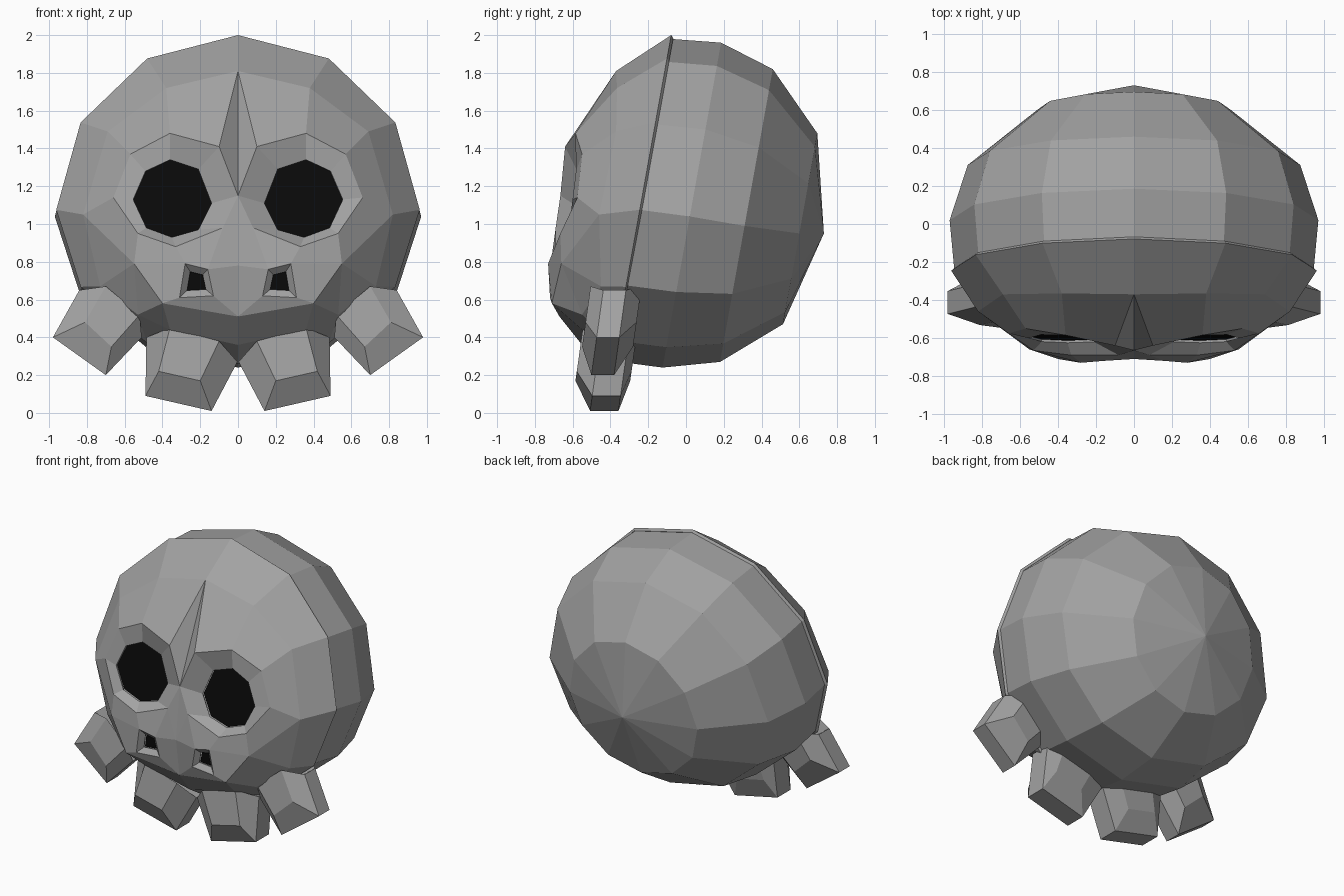
import bpy, bmesh, math
from mathutils import Vector

if "Cube" in bpy.data.objects:
    bpy.data.objects.remove(bpy.data.objects["Cube"])


def material(name, c):
    m = bpy.data.materials.new(name)
    m.diffuse_color = (c, c, c, 1)
    m.use_nodes = True
    m.node_tree.nodes["Principled BSDF"].inputs["Base Color"].default_value = m.diffuse_color
    return m


BONE = material("bone grey", 0.36)
BLACK = material("socket black", 0.003)


def make(name, verts, faces, mat, mirror=True, face_front=False):
    bm = bmesh.new()
    vs = [bm.verts.new(v) for v in verts]
    for f in faces:
        bm.faces.new([vs[i] for i in f])
    bmesh.ops.recalc_face_normals(bm, faces=bm.faces)
    if face_front and sum(f.normal.y * f.calc_area() for f in bm.faces) > 0:
        bmesh.ops.reverse_faces(bm, faces=bm.faces)
    me = bpy.data.meshes.new(name)
    bm.to_mesh(me)
    bm.free()
    me.materials.append(mat)
    ob = bpy.data.objects.new(name, me)
    bpy.context.collection.objects.link(ob)
    if mirror:
        mod = ob.modifiers.new("mirror", 'MIRROR')
        mod.merge_threshold = 0.0005
    return ob


def ring(y, z, rx, up, down, count=12):
    """Tilted 12-sided ring, flatter underneath; starts at the top."""
    pts = []
    for i in range(count):
        a = math.radians(30 * i)
        dz = math.cos(a) * (up if math.cos(a) > 0 else down)
        pts.append((rx * math.sin(a), y + 0.18 * dz, z + dz))
    return pts


# Cranium: rings closing to a pole at the back
rings = [(-.245, 1.075, .945, .905, .80), (.02, 1.04, .97, .92, .80),
         (.31, .99, .875, .83, .72), (.6, .95, .51, .53, .48)]
verts = [p for r in rings for p in ring(*r)] + [(0, .73, .95)]
faces = []
for i in range(12):
    j = (i + 1) % 12
    for k in range(0, 36, 12):
        faces.append((k + i, k + j, k + 12 + j, k + 12 + i))
    faces.append((36 + i, 36 + j, 48))
faces.append(tuple(range(12)))
make("cranium", verts, faces, BONE, mirror=False)

# Face mask: right half by landmark, mirrored
P = {"R%d" % i: p for i, p in enumerate(ring(-.245, 1.075, .962, .925, .815, 7))}
P["R0"], P["R6"] = (0,) + P["R0"][1:], (0,) + P["R6"][1:]
P.update({
    # forehead and temple
    "A0": (0, -.37, 1.81), "A1": (.38, -.365, 1.72), "A2": (.69, -.37, 1.49),
    "A3": (.82, -.46, 1.05), "A4": (.73, -.45, .67),
    # brow and socket rim
    "E0": (0, -.665, 1.15), "E1": (.10, -.64, 1.41), "E2": (.36, -.585, 1.48),
    "E3": (.57, -.55, 1.37), "E4": (.66, -.575, 1.14), "E5": (.53, -.665, .95),
    "E6": (.33, -.69, .88), "E7": (.08, -.69, .98),
    # nose and cheek
    "B": (0, -.71, .78), "C": (.55, -.66, .79),
    "N0": (.16, -.72, .76), "N1": (.28, -.73, .79),
    "N2": (.31, -.72, .61), "N3": (.13, -.71, .62),
    # upper lip and jaw
    "M0": (0, -.67, .51), "M1": (.40, -.71, .58), "K": (.53, -.55, .52),
    "T0": (0, -.55, .36), "T1": (.36, -.55, .44)})

polys = """R0 R1 A1 A0|R1 R2 A2 A1|R2 R3 A3 A2|R3 R4 A4 A3|A0 A1 E2 E1|A0 E1 E0
A1 A2 E3 E2|A2 A3 E4 E3|A3 C E5 E4|A3 A4 C|E5 C N1 E6|E6 N1 N0 E7|E7 N0 B|E0 E7 B
B N0 N3 M0|N3 N2 M1 M0|N1 C M1 N2|C A4 K|C K M1|M0 M1 T1 T0|M1 K T1
T0 T1 R5 R6|T1 K R5|K A4 R4 R5""".replace("\n", "|").split("|")
polys = [p.split() for p in polys]

# Eye opening (octagon) and nostril opening
hole = [(.14, 1.11), (.21, 1.29), (.36, 1.34), (.49, 1.28),
        (.555, 1.13), (.485, .98), (.35, .93), (.21, .97)]
for i, (x, z) in enumerate(hole):
    P["H%d" % i] = (x, -.575 - .05 * (1.34 - z) / .41, z)
nose_mid = sum((Vector(P["N%d" % i]) for i in range(4)), Vector()) / 4
for i in range(4):
    v = nose_mid.lerp(Vector(P["N%d" % i]), .55)
    P["S%d" % i] = (v.x, v.y + .03, v.z)
for outer, inner, n in (("E", "H", 8), ("N", "S", 4)):
    for i in range(n):
        j = (i + 1) % n
        polys.append([f"{outer}{i}", f"{outer}{j}", f"{inner}{j}", f"{inner}{i}"])

names = list(P)
mask = make("face_mask", list(P.values()),
            [[names.index(n) for n in p] for p in polys], BONE, face_front=True)
shell = mask.modifiers.new("thickness", 'SOLIDIFY')
shell.thickness = 0.02
shell.offset = -1

# Dark fills behind the openings
for name, key, n in (("eye_socket", "H", 8), ("nostril", "S", 4)):
    pts = [Vector(P[f"{key}{i}"]) + Vector((0, .012, 0)) for i in range(n)]
    make(name, pts, [range(n)], BLACK, face_front=True)


# Teeth: bevelled blocks, small front and back faces with a wide waist
def tooth(name, outline, front, ys):
    verts = []
    for quad, y in zip((front, outline, outline, front), ys):
        verts += [(x, y + .14 * (z - .35), z) for x, z in quad]
    faces = [(0, 1, 2, 3), (12, 13, 14, 15)]
    for k in (0, 4, 8):
        for i in range(4):
            j = (i + 1) % 4
            faces.append((k + i, k + j, k + 4 + j, k + 4 + i))
    make(name, verts, faces, BONE)


tooth("front_tooth", [(.003, .27), (.485, .40), (.49, .09), (.14, .01)],
      [(.10, .38), (.36, .45), (.42, .22), (.20, .17)], (-.56, -.46, -.31, -.27))
tooth("side_tooth", [(.84, .65), (.51, .40), (.70, .20), (.98, .40)],
      [(.70, .67), (.52, .52), (.67, .35), (.81, .48)], (-.55, -.48, -.36, -.28))
